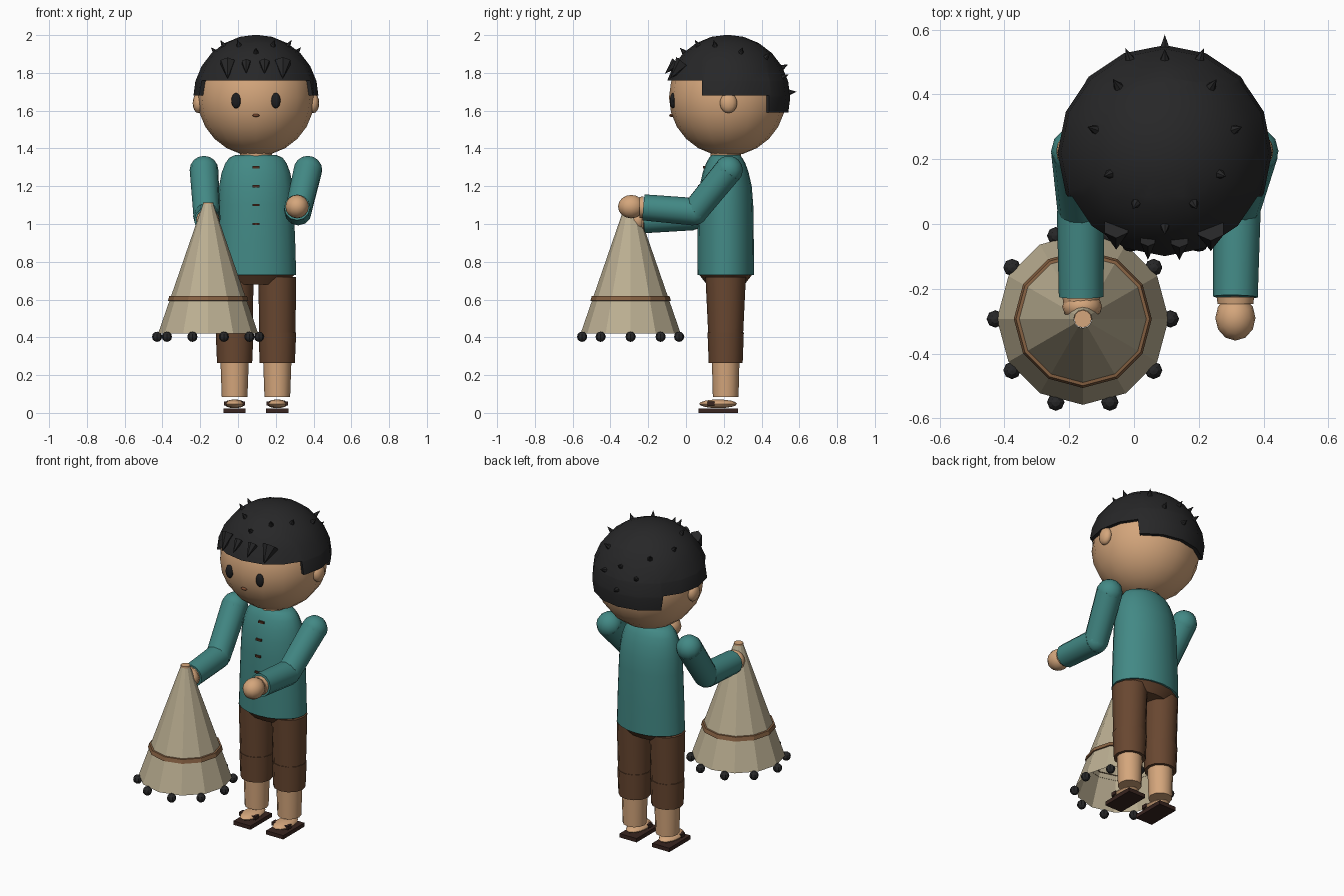
import bpy, bmesh, math
from mathutils import Vector

if "Cube" in bpy.data.objects:
    bpy.data.objects.remove(bpy.data.objects["Cube"])

COLOURS = {
    "skin": (0.66, 0.38, 0.20), "hair_black": (0.02, 0.02, 0.021),
    "shirt_teal": (0.055, 0.25, 0.235), "trouser_brown": (0.14, 0.063, 0.03),
    "canvas": (0.50, 0.43, 0.29), "band_brown": (0.24, 0.12, 0.055),
    "sole_brown": (0.04, 0.018, 0.014), "eye_black": (0.013, 0.013, 0.014),
    "button_brown": (0.08, 0.028, 0.014), "mouth_brown": (0.2, 0.07, 0.03),
}
MATS = {}
for key, col in COLOURS.items():
    MATS[key] = bpy.data.materials.new(key)
    MATS[key].diffuse_color = (*col, 1)

CX, CY = 0.095, 0.21            # body axis
HEAD = Vector((CX, 0.22, 1.67))


def finish(bm, name, mat, smooth=True):
    mesh = bpy.data.meshes.new(name)
    bmesh.ops.recalc_face_normals(bm, faces=bm.faces)
    bm.to_mesh(mesh)
    bm.free()
    ob = bpy.data.objects.new(name, mesh)
    bpy.context.collection.objects.link(ob)
    mesh.materials.append(MATS[mat])
    if smooth:
        bpy.ops.object.select_all(action='DESELECT')
        ob.select_set(True)
        bpy.context.view_layer.objects.active = ob
        bpy.ops.object.shade_smooth_by_angle(angle=math.radians(45))
    return ob


def ball(name, mat, loc, radii, seg=16, rings=12):
    bm = bmesh.new()
    bmesh.ops.create_uvsphere(bm, u_segments=seg, v_segments=rings, radius=1)
    bmesh.ops.scale(bm, vec=radii, verts=bm.verts)
    bmesh.ops.translate(bm, vec=loc, verts=bm.verts)
    return finish(bm, name, mat)


def box(name, mat, loc, size):
    bm = bmesh.new()
    bmesh.ops.create_cube(bm, size=1)
    bmesh.ops.scale(bm, vec=size, verts=bm.verts)
    bmesh.ops.translate(bm, vec=loc, verts=bm.verts)
    return finish(bm, name, mat, False)


def loft(name, mat, cx, cy, rows, seg=16, caps=True, smooth=True):
    """Stack of ellipses given as (z, rx, ry)."""
    bm = bmesh.new()
    rings = []
    for z, rx, ry in rows:
        rings.append([bm.verts.new((cx + rx * math.cos(math.tau * i / seg),
                                    cy + ry * math.sin(math.tau * i / seg), z))
                      for i in range(seg)])
    for a, b in zip(rings, rings[1:]):
        for i in range(seg):
            j = (i + 1) % seg
            bm.faces.new((a[i], a[j], b[j], b[i]))
    if caps:
        bm.faces.new(rings[0])
        bm.faces.new(rings[-1])
    return finish(bm, name, mat, smooth)


def rod(name, mat, a, b, r1, r2, seg=12, smooth=True):
    a, b = Vector(a), Vector(b)
    bm = bmesh.new()
    bmesh.ops.create_cone(bm, cap_ends=True, segments=seg, radius1=r1,
                          radius2=r2, depth=(b - a).length)
    bmesh.ops.rotate(bm, matrix=(b - a).to_track_quat('Z', 'Y').to_matrix(),
                     verts=bm.verts)
    bmesh.ops.translate(bm, vec=(a + b) / 2, verts=bm.verts)
    return finish(bm, name, mat, smooth)


# Head, neck and face
ball("head", "skin", HEAD, (0.31, 0.31, 0.31))
loft("neck", "skin", CX, CY, [(1.3, .085, .08), (1.42, .085, .08)], 12)
ball("mouth", "mouth_brown", (CX, -0.077, 1.575), (0.02, 0.012, 0.008), 10, 6)
for side, s in (("right", -1), ("left", 1)):
    ball(side + "_ear", "skin", (CX + s * .305, 0.225, 1.64), (.03, .046, .053), 12, 8)
    ball(side + "_eye", "eye_black", (CX + s * .105, -0.07, 1.653), (.025, .015, .041), 12, 8)

# Hair cap: sphere cut in steps, with its rim turned in to the head
bm = bmesh.new()
bmesh.ops.create_uvsphere(bm, u_segments=16, v_segments=12, radius=0.332)
bmesh.ops.translate(bm, vec=HEAD, verts=bm.verts)
for axis, value in ((1, .085), (1, .44), (2, 1.76), (2, 1.68), (2, 1.59)):
    normal = Vector((0, 0, 0))
    normal[axis] = 1
    bmesh.ops.bisect_plane(bm, geom=bm.verts[:] + bm.edges[:] + bm.faces[:],
                           plane_co=normal * value, plane_no=normal)


def hair_line(y):
    return 1.76 if y < .085 else 1.68 if y < .44 else 1.59


low = []
for f in bm.faces:
    c = f.calc_center_median()
    if c.z < hair_line(c.y):
        low.append(f)
bmesh.ops.delete(bm, geom=low, context='FACES')
rim = bmesh.ops.extrude_edge_only(bm, edges=[e for e in bm.edges if e.is_boundary])
for v in rim["geom"]:
    if isinstance(v, bmesh.types.BMVert):
        v.co.x = HEAD.x + (v.co.x - HEAD.x) * .9
        v.co.y = HEAD.y + (v.co.y - HEAD.y) * .9
finish(bm, "hair_cap", "hair_black")

# Hair spikes pointing outward: (x offset, y offset, z offset), mirrored if x > 0
SPIKES = [(0, .36, .03), (0, .31, .17), (.12, .32, .12), (.155, .22, .23),
          (.225, .075, .25), (.18, -.07, .29), (.097, -.17, .30), (0, -.24, .25)]
for i, d in enumerate(SPIKES):
    for s in ((1, -1) if d[0] else (1,)):
        n = Vector((d[0] * s, d[1], d[2])).normalized()
        rod(f"hair_spike_{i}", "hair_black", HEAD + n * .31, HEAD + n * .366,
            .022, 0, 6, False)
# Fringe locks hanging forward
for x, r in ((-.15, .042), (-.052, .026), (.045, .03), (.142, .046)):
    top = HEAD + Vector((x, -math.sqrt(.275 ** 2 - x * x), .185))
    tip = HEAD + Vector((x, -math.sqrt(.335 ** 2 - x * x), .10 if r > .04 else .125))
    rod("fringe_lock", "hair_black", top, tip, r, 0, 6, False)

# Shirt and buttons
loft("shirt", "shirt_teal", CX, CY,
     [(.73, .213, .15), (.9, .208, .149), (1.1, .2, .146), (1.2, .195, .138),
      (1.27, .182, .122), (1.32, .163, .105), (1.35, .142, .088), (1.365, .11, .075)], 20)
for z, y in ((1.3, .097), (1.2, .071), (1.1, .063), (1.0, .062)):
    box("button", "button_brown", (CX, y, z), (.036, .014, .012))

# Trousers, legs and sandals
loft("hips", "trouser_brown", CX, CY, [(.68, .16, .1), (.735, .207, .143)], 16)
for side, s in (("right", -1), ("left", 1)):
    x = CX + s * .113
    loft(side + "_trouser_leg", "trouser_brown", x, CY,
         [(.41, .096, .092), (.72, .1, .107)], 12)
    loft(side + "_trouser_cuff", "trouser_brown", x, CY,
         [(.265, .093, .09), (.425, .1, .096)], 12)
    loft(side + "_shin", "skin", x, CY, [(.085, .068, .068), (.28, .075, .073)], 12)
    ball(side + "_foot", "skin", (x, .17, .048), (.056, .1, .023), 12, 8)
    box(side + "_sandal_sole", "sole_brown", (x, .17, .012), (.118, .21, .024))
    box(side + "_sandal_strap", "sole_brown", (x, .133, .05), (.112, .036, .022))

# Arms: shoulder, elbow, wrist, hand centre
ARMS = {
    "right": ((-.18, .225, 1.285), (-.165, .04, 1.04), (-.163, -.225, 1.02), (-.16, -.255, 1.02)),
    "left": ((.37, .225, 1.285), (.318, .045, 1.065), (.313, -.225, 1.088), (.313, -.29, 1.092)),
}
for side, (sh, el, wr, hand) in ARMS.items():
    ball(side + "_shoulder", "shirt_teal", sh, (.076, .076, .076), 12, 8)
    rod(side + "_upper_sleeve", "shirt_teal", sh, el, .076, .071)
    ball(side + "_elbow", "shirt_teal", el, (.071, .071, .071), 12, 8)
    rod(side + "_lower_sleeve", "shirt_teal", el, wr, .073, .069)
    w = Vector(wr)
    rod(side + "_wrist", "skin", w, w + Vector((0, -.022, 0)), .058, .055)
    ball(side + "_hand", "skin", hand, (.062, .07 if side == "left" else .045, .062), 12, 8)

# Cone-shaped casting net with band, tip and weights
NX, NY = -.158, -.293
loft("net_cone", "canvas", NX, NY, [(.42, .265, .265), (1.105, .028, .028)], 12, False, False)
loft("net_tip", "skin", NX, NY, [(1.08, .027, .027), (1.115, .027, .027)], 12)
loft("net_band", "band_brown", NX, NY,
     [(.592, .203, .203), (.594, .213, .213), (.618, .206, .206), (.62, .19, .19)], 12, False, False)
for i in range(10):
    a = math.tau * i / 10
    bm = bmesh.new()
    bmesh.ops.create_uvsphere(bm, u_segments=8, v_segments=6, radius=.027)
    bmesh.ops.translate(bm, vec=(NX + .27 * math.cos(a), NY + .27 * math.sin(a), .403),
                        verts=bm.verts)
    finish(bm, "net_weight", "hair_black", False)

for m in bpy.data.materials:
    if m.users and not m.is_grease_pencil:
        m.use_nodes = True
        m.node_tree.nodes["Principled BSDF"].inputs["Base Color"].default_value = m.diffuse_color
